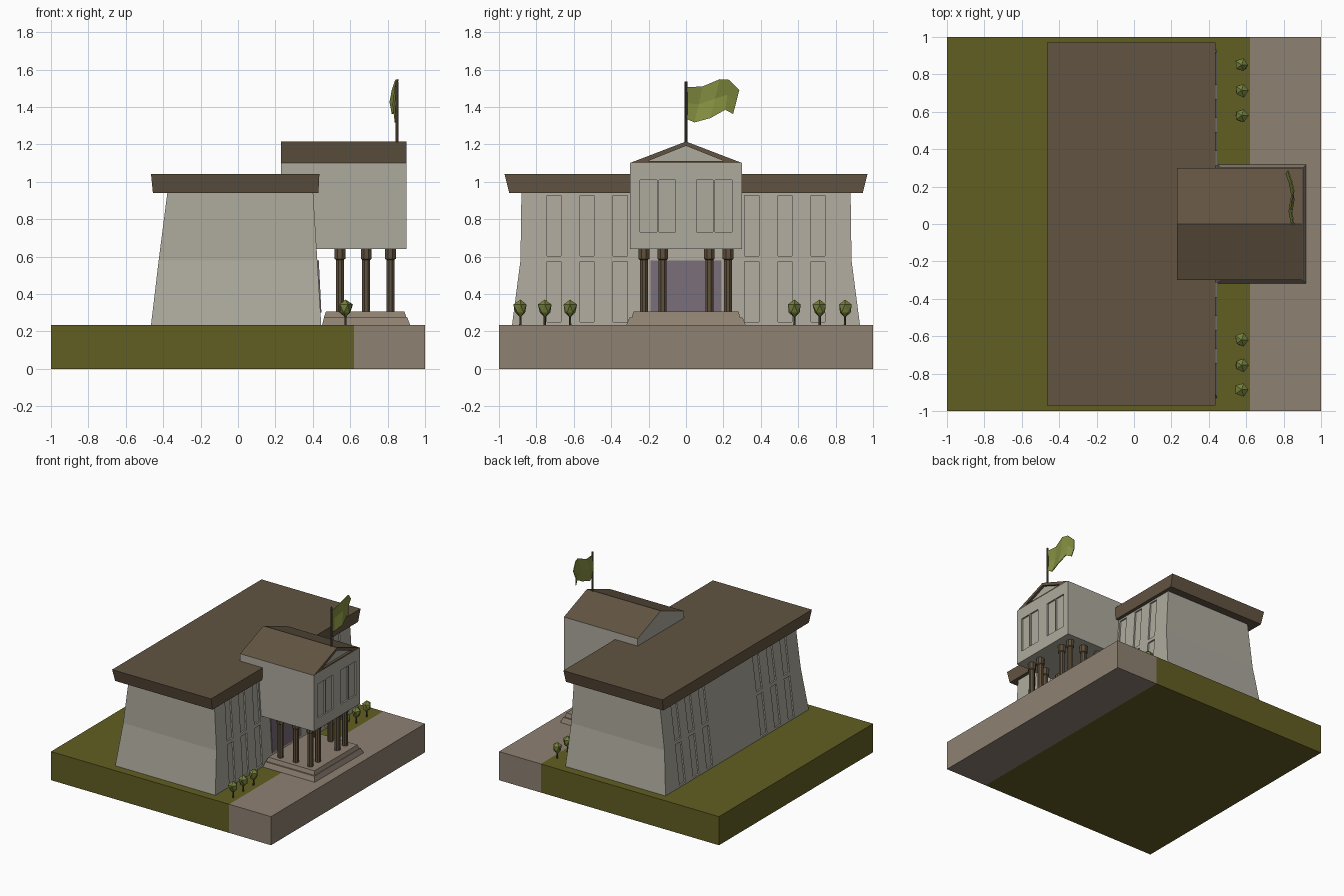
import bpy, bmesh, math, random
from mathutils import Vector

if "Cube" in bpy.data.objects:
    bpy.data.objects.remove(bpy.data.objects["Cube"])

random.seed(4)


def mat(name, r, g, b):
    m = bpy.data.materials.new(name)
    lin = [((c / 255 + 0.055) / 1.055) ** 2.4 for c in (r, g, b)]
    m.diffuse_color = (*lin, 1)
    m.use_nodes = True
    m.node_tree.nodes["Principled BSDF"].inputs["Base Color"].default_value = m.diffuse_color
    return m


GRASS = mat("grass green", 98, 94, 34)
PAVE = mat("paving tan", 142, 129, 114)
WALL = mat("wall grey", 174, 170, 158)
ROOF = mat("roof brown", 98, 84, 66)
COLUMN = mat("column brown", 94, 80, 60)
DOOR = mat("door purple grey", 120, 108, 120)
LEAF = mat("leaf green", 118, 130, 58)
TRUNK = mat("bark brown", 68, 62, 40)
FLAG = mat("flag green", 134, 144, 66)
POLE = mat("pole brown", 82, 74, 58)


def finish(name, bm, *mats):
    bmesh.ops.recalc_face_normals(bm, faces=bm.faces)
    me = bpy.data.meshes.new(name)
    bm.to_mesh(me)
    bm.free()
    for m in mats:
        me.materials.append(m)
    ob = bpy.data.objects.new(name, me)
    bpy.context.collection.objects.link(ob)
    return ob


def add_loft(bm, rings):
    """Skin a list of closed rings and cap both ends; returns the two caps."""
    vs = [[bm.verts.new(p) for p in r] for r in rings]
    n = len(vs[0])
    for a, b in zip(vs, vs[1:]):
        for i in range(n):
            j = (i + 1) % n
            bm.faces.new((a[i], a[j], b[j], b[i]))
    return bm.faces.new(vs[0][::-1]), bm.faces.new(vs[-1])


def rect(x0, x1, y0, y1, z):
    return [(x0, y0, z), (x1, y0, z), (x1, y1, z), (x0, y1, z)]


def circle(x, y, z, r, n):
    return [(x + r * math.cos(math.tau * (i + .5) / n),
             y + r * math.sin(math.tau * (i + .5) / n), z) for i in range(n)]


def loft(name, rings, m):
    bm = bmesh.new()
    add_loft(bm, rings)
    return finish(name, bm, m)


def cut(ob, cutter):
    mod = ob.modifiers.new("window recesses", "BOOLEAN")
    mod.operation = "DIFFERENCE"
    mod.solver = "EXACT"
    mod.object = cutter
    cutter.hide_render = True
    cutter.display_type = "WIRE"


# ground slab, lawn and paved strip
loft("lawn", [rect(-1, .62, -1, 1, 0), rect(-1, .62, -1, 1, .235)], GRASS)
loft("pavement", [rect(.62, 1, -1, 1, 0), rect(.62, 1, -1, 1, .235)], PAVE)

# main hall with flared lower walls
LEVELS = [(.235, -.465, .445, .93), (.58, -.424, .424, .885), (.94, -.378, .402, .88)]
hall = loft("main_hall", [rect(a, b, -w, w, z) for z, a, b, w in LEVELS], WALL)
loft("main_roof", [rect(-.455, .43, -.945, .945, .94),
                   rect(-.465, .435, -.97, .97, 1.04)], ROOF)


def wall_x(z, side):
    k = 2 if side > 0 else 1
    lo, hi = (LEVELS[0], LEVELS[1]) if z < .58 else (LEVELS[1], LEVELS[2])
    return lo[k] + (hi[k] - lo[k]) * (z - lo[0]) / (hi[0] - lo[0])


# tall recessed windows, front and back, two storeys
bm = bmesh.new()
for side in (1, -1):
    for yc in (-.706, -.53, -.352, .352, .53, .706):
        for z0, z1 in ((.25, .573), (.602, .926)):
            rings = []
            for z in (z0, z1):
                x = wall_x(z, side)
                xs = sorted((x - .012 * side, x + .05 * side))
                rings.append(rect(*xs, yc - .038, yc + .038, z))
            add_loft(bm, rings)
cut(hall, finish("hall_window_cutter", bm, WALL))

# upper porch block with two pairs of windows
block = loft("porch_block", [rect(.23, .9, -.3, .3, .64), rect(.23, .9, -.3, .3, 1.1)], WALL)
bm = bmesh.new()
for yc in (-.2, -.1, .1, .2):
    add_loft(bm, [rect(.888, .95, yc - .045, yc + .045, z) for z in (.73, 1.01)])
cut(block, finish("porch_window_cutter", bm, WALL))


# gable roof with sunken pediment
def tri(x, w, z0, z1):
    return [(x, -w, z0), (x, w, z0), (x, 0, z1)]


bm = bmesh.new()
back, front = add_loft(bm, [tri(.23, .3, 1.1, 1.215), tri(.9, .3, 1.1, 1.215),
                            tri(.9, .2, 1.112, 1.192), tri(.88, .2, 1.112, 1.192)])
back.material_index = front.material_index = 1
finish("gable_roof", bm, ROOF, WALL)

# steps and doorway
loft("lower_step", [rect(.45, .92, -.318, .318, .235), rect(.46, .905, -.302, .302, .275)], PAVE)
loft("upper_step", [rect(.46, .9, -.29, .29, .275), rect(.47, .89, -.28, .28, .307)], PAVE)
loft("door", [rect(.4, .446, -.19, .19, .3), rect(.4, .432, -.19, .19, .578)], DOOR)

# columns with wider capitals around the porch edge
spots = [(.815, .125)] + [(x, .225) for x in (.545, .685, .815)]
for i, (x, y) in enumerate(spots):
    for s in (1, -1):
        loft(f"column_{i}_{'left' if s < 0 else 'right'}",
             [circle(x, y * s, z, r, 8) for z, r in
              ((.3, .023), (.582, .023), (.588, .031), (.645, .031))], COLUMN)

# small round trees in front
for i, y in enumerate((-.885, -.755, -.62, .58, .715, .85)):
    loft(f"trunk_{i}", [circle(.575, y, .23, .007, 5), circle(.575, y, .3, .006, 5)], TRUNK)
    bm = bmesh.new()
    bmesh.ops.create_icosphere(bm, subdivisions=1, radius=1)
    for v in bm.verts:
        k = random.uniform(.88, 1.12)
        taper = .8 if v.co.z < -.3 else 1
        v.co = Vector((.575 + v.co.x * .041 * k * taper,
                       y + v.co.y * .041 * k * taper, .322 + v.co.z * .048))
    finish(f"tree_crown_{i}", bm, LEAF)

# flag pole and waving flag
loft("flag_pole", [circle(.85, 0, 1.19, .008, 6), circle(.85, 0, 1.535, .008, 6)], POLE)
TOP = [(.005, 1.505), (.09, 1.51), (.18, 1.548), (.23, 1.545), (.285, 1.49)]
LOW = [(.005, 1.335), (.045, 1.317), (.13, 1.34), (.21, 1.385), (.252, 1.362)]
WAVE = (.85, .838, .852, .84, .822)
bm = bmesh.new()
rings = []
for (ty, tz), (ly, lz), x in zip(TOP, LOW, WAVE):
    my, mz = (ty + ly) / 2, (tz + lz) / 2
    side = [(x, ly, lz), (x - .012, my, mz), (x, ty, tz)]
    rings.append(side + [(a + .006, b, c) for a, b, c in side[::-1]])
add_loft(bm, rings)
finish("flag", bm, FLAG)
